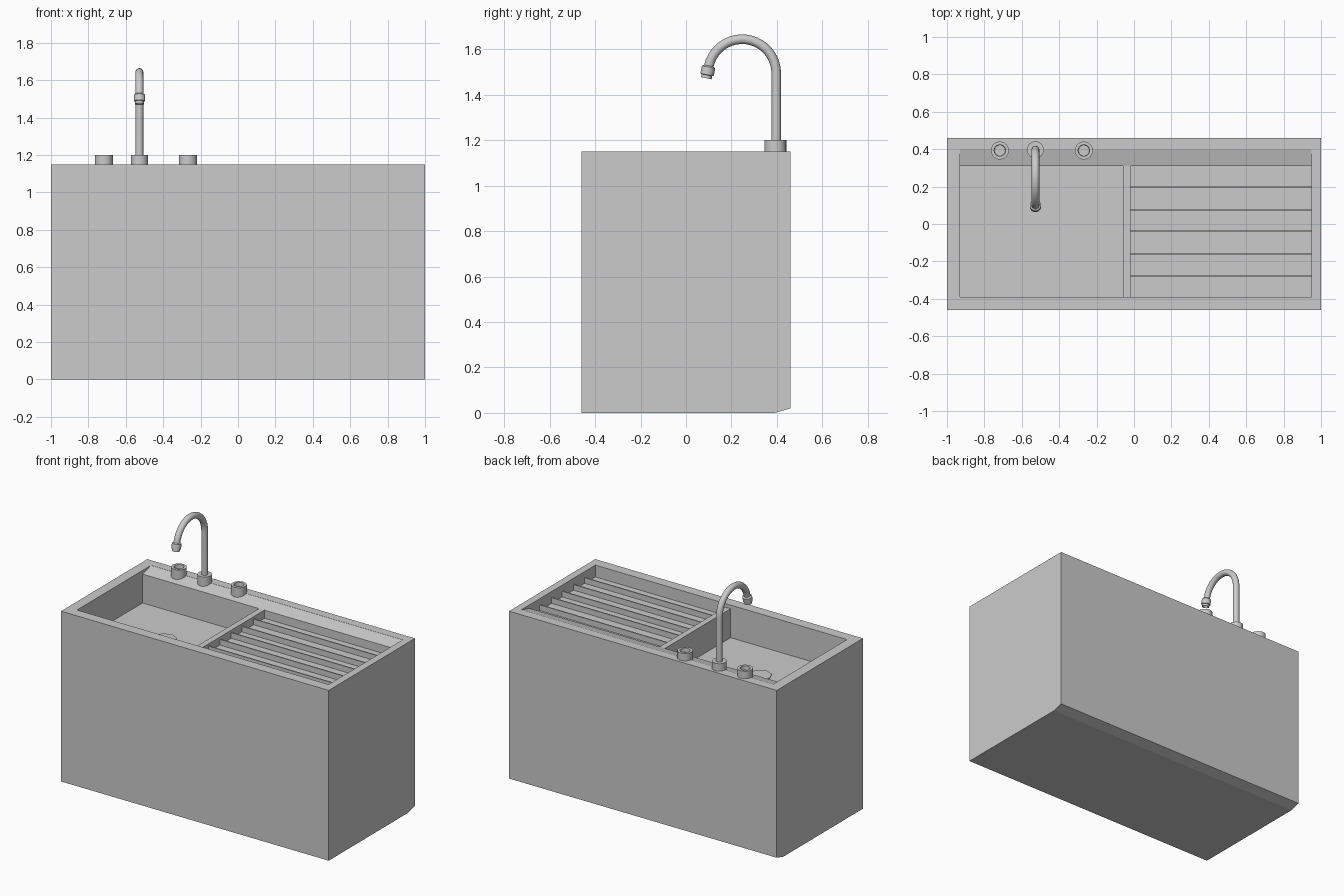
import bpy, bmesh, math
from mathutils import Vector, Matrix

if "Cube" in bpy.data.objects:
    bpy.data.objects.remove(bpy.data.objects["Cube"])


def make_object(name, bm):
    bmesh.ops.recalc_face_normals(bm, faces=bm.faces)
    mesh = bpy.data.meshes.new(name)
    bm.to_mesh(mesh)
    bm.free()
    ob = bpy.data.objects.new(name, mesh)
    bpy.context.collection.objects.link(ob)
    return ob


def prism(name, profile, x0, x1):
    """Extrude a (y, z) profile along x."""
    bm = bmesh.new()
    face = bm.faces.new([bm.verts.new((x0, y, z)) for y, z in profile])
    ext = bmesh.ops.extrude_face_region(bm, geom=[face])
    verts = [v for v in ext["geom"] if isinstance(v, bmesh.types.BMVert)]
    bmesh.ops.translate(bm, verts=verts, vec=(x1 - x0, 0, 0))
    return make_object(name, bm)


def box_profile(y0, y1, z0, z1):
    return [(y0, z0), (y1, z0), (y1, z1), (y0, z1)]


def smooth(ob):
    bpy.ops.object.select_all(action='DESELECT')
    bpy.context.view_layer.objects.active = ob
    ob.select_set(True)
    bpy.ops.object.shade_smooth_by_angle(angle=math.radians(40))


def lathe(name, rings, origin, axis=(0, 0, 1), sides=24):
    """Revolve (radius, height) rings and cap both ends."""
    bm = bmesh.new()
    loops = [[bm.verts.new((r * math.cos(math.tau * i / sides),
                            r * math.sin(math.tau * i / sides), h))
              for i in range(sides)] for r, h in rings]
    for a, b in zip(loops, loops[1:]):
        for i in range(sides):
            j = (i + 1) % sides
            bm.faces.new((a[i], a[j], b[j], b[i]))
    bm.faces.new(loops[0])
    bm.faces.new(loops[-1])
    rot = Vector((0, 0, 1)).rotation_difference(Vector(axis)).to_matrix().to_4x4()
    bm.transform(Matrix.Translation(origin) @ rot)
    return make_object(name, bm)


# Cabinet block with a small chamfer along the bottom back edge
body = prism("sink_body", [(-0.46, 0), (0.39, 0), (0.46, 0.02),
                           (0.46, 1.15), (-0.46, 1.15)], -1, 1)

# Recessed top with sloping back ledge, basin and drainer recess
cutters = [
    prism("ledge_cutter", [(-0.39, 1.125), (0.31, 1.125), (0.40, 1.149),
                           (0.40, 1.3), (-0.39, 1.3)], -0.93, 0.95),
    prism("basin_cutter", box_profile(-0.39, 0.31, 0.93, 1.3), -0.93, -0.06),
    prism("drainer_cutter", box_profile(-0.39, 0.31, 1.07, 1.3), -0.02, 0.95),
]
bpy.context.view_layer.objects.active = body
for cutter in cutters:
    cutter.hide_render = True
    mod = body.modifiers.new(cutter.name, 'BOOLEAN')
    mod.operation = 'DIFFERENCE'
    mod.solver = 'EXACT'
    mod.object = cutter
    bpy.ops.object.modifier_apply(modifier=mod.name)
    bpy.data.objects.remove(cutter)

# Drainer ribs
for i, y in enumerate((-0.28, -0.16, -0.04, 0.073, 0.20)):
    prism(f"drainer_rib_{i + 1}", box_profile(y - 0.004, y + 0.004, 1.065, 1.108),
          -0.025, 0.955)

# Octagonal drain on the basin floor
lathe("drain", [(0.076, 0), (0.076, 0.006)], (-0.52, -0.042, 0.928), sides=8)

# Tap knobs with hollow tops
for side, x in (("left", -0.717), ("right", -0.268)):
    smooth(lathe(f"{side}_knob", [(0.048, 0), (0.048, 0.07), (0.031, 0.07), (0.029, 0.045)],
                 (x, 0.393, 1.13)))

# Faucet collar
FX, FY = -0.527, 0.397
smooth(lathe("faucet_base", [(0.045, 0), (0.045, 0.07)], (FX, FY, 1.13)))

# Gooseneck pipe
R, CZ, END = 0.15, 1.494, math.radians(168)
path = [(FX, FY, 1.17)]
for i in range(21):
    a = END * i / 20
    path.append((FX, FY - R + R * math.cos(a), CZ + R * math.sin(a)))
bm = bmesh.new()
sides, rings = 16, []
for k, p in enumerate(path):
    a = END * max(k - 1, 0) / 20
    out = Vector((0, math.cos(a), math.sin(a)))
    rings.append([bm.verts.new(Vector(p) + 0.021 * (
        out * math.cos(math.tau * i / sides) +
        Vector((1, 0, 0)) * math.sin(math.tau * i / sides))) for i in range(sides)])
for a, b in zip(rings, rings[1:]):
    for i in range(sides):
        j = (i + 1) % sides
        bm.faces.new((a[i], a[j], b[j], b[i]))
bm.faces.new(rings[0])
bm.faces.new(rings[-1])
smooth(make_object("faucet_pipe", bm))

# Spout nozzle
direction = Vector((0, -math.sin(END), math.cos(END)))
smooth(lathe("spout_nozzle", [(0.022, -0.006), (0.03, 0), (0.03, 0.034), (0.024, 0.036),
                              (0.024, 0.05), (0.018, 0.05), (0.017, 0.035)],
             Vector(path[-1]) + direction * 0.004, direction))
